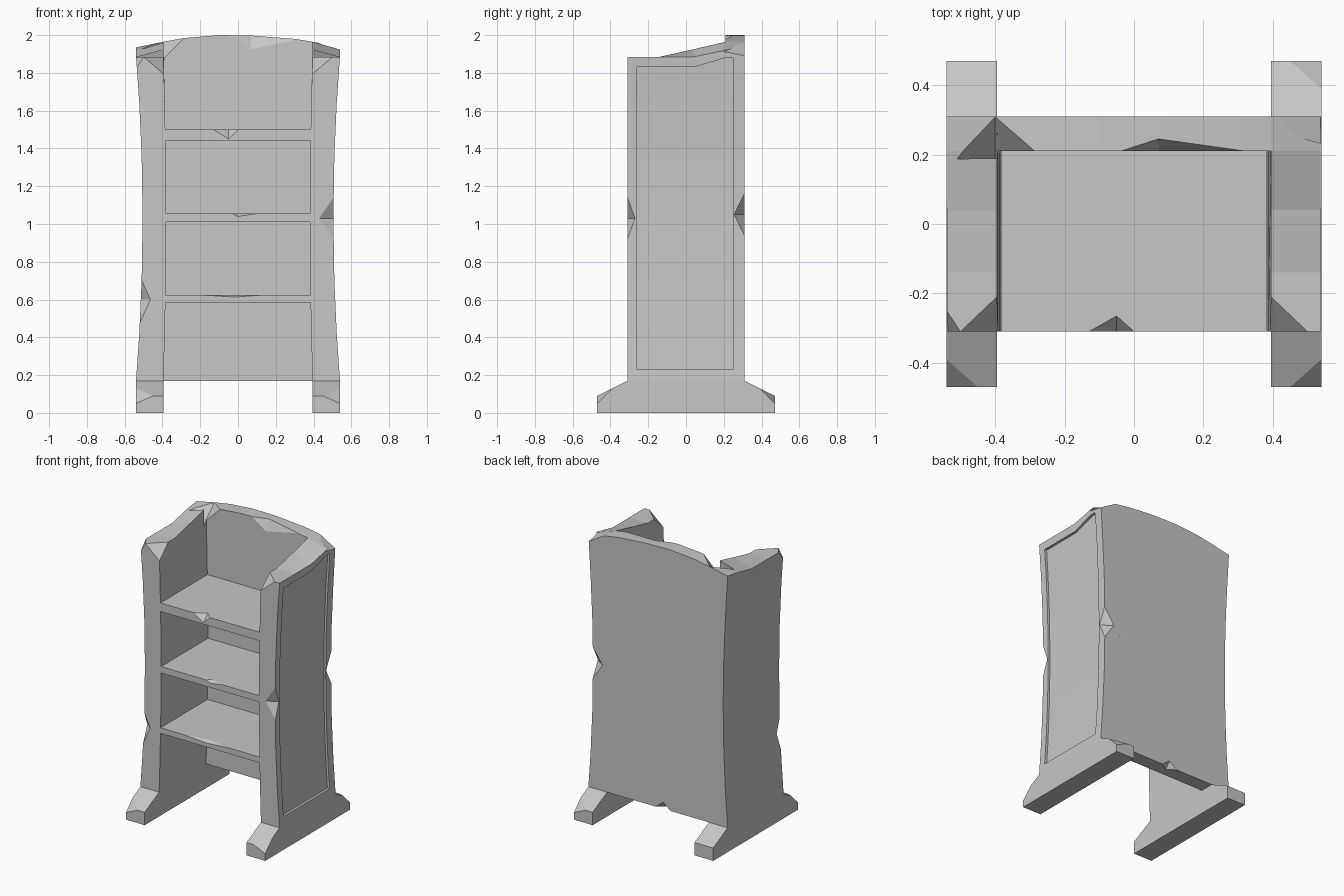
import bpy, bmesh
from mathutils import Vector

cube = bpy.data.objects.get("Cube")
if cube:
    bpy.data.objects.remove(cube, do_unlink=True)

stone = bpy.data.materials.new("plain grey")
GREY = (0.57, 0.57, 0.57, 1)
stone.diffuse_color = GREY
stone.use_nodes = True
stone.node_tree.nodes["Principled BSDF"].inputs["Base Color"].default_value = GREY

LEVELS = (0.17, 0.42, 0.7, 1.03, 1.36, 1.64)


def flare(z):
    # 0 at the waist, 1 at the foot and at the top
    return min(1, ((max(z, 0.17) - 1.03) / 0.86) ** 2)


def inner(z):
    return 0.38 + 0.015 * flare(z)


def outer(z):
    return 0.505 + 0.035 * flare(z)


def finish(name, bm):
    bmesh.ops.recalc_face_normals(bm, faces=bm.faces)
    mesh = bpy.data.meshes.new(name)
    bm.to_mesh(mesh)
    bm.free()
    mesh.materials.append(stone)
    obj = bpy.data.objects.new(name, mesh)
    bpy.context.collection.objects.link(obj)
    return obj


def prism(name, ring_a, ring_b, warp=None):
    """Join two matching outlines, slice at the levels and bend."""
    bm = bmesh.new()
    a = [bm.verts.new(p) for p in ring_a]
    b = [bm.verts.new(p) for p in ring_b]
    bm.faces.new(a)
    bm.faces.new(b[::-1])
    for i in range(len(a)):
        j = (i + 1) % len(a)
        bm.faces.new((a[i], b[i], b[j], a[j]))
    if warp:
        for z in LEVELS:
            bmesh.ops.bisect_plane(bm, geom=bm.verts[:] + bm.edges[:] + bm.faces[:],
                                   dist=1e-5, plane_co=(0, 0, z), plane_no=(0, 0, 1))
        for v in bm.verts:
            v.co.x = warp(v.co.x, v.co.z)
    return finish(name, bm)


def cut(target, cutter):
    mod = target.modifiers.new("cut", "BOOLEAN")
    mod.operation = "DIFFERENCE"
    mod.solver = "EXACT"
    mod.object = cutter
    bpy.context.view_layer.objects.active = target
    bpy.ops.object.modifier_apply(modifier=mod.name)


def chip(targets, kept, rest):
    """Break off a tetrahedron; the broken surface passes through the kept points."""
    mid = sum((Vector(p) for p in kept), Vector()) / len(kept)
    bm = bmesh.new()
    for p in kept + rest:
        bm.verts.new(mid + (Vector(p) - mid) * 1.4)
    bmesh.ops.convex_hull(bm, input=bm.verts)
    cutter = finish("chip_cutter", bm)
    cutter.hide_render = True
    for t in targets:
        cut(t, cutter)
    bpy.data.objects.remove(cutter, do_unlink=True)


# Side walls with runner feet and a recessed outer panel: y, inner z, outer z
WALL = [(-0.47, 0, 0), (0.47, 0, 0), (0.47, 0.09, 0.09), (0.31, 0.17, 0.17),
        (0.31, 1.965, 1.935), (0.21, 1.965, 1.92), (0.04, 1.925, 1.885),
        (-0.14, 1.885, 1.885), (-0.31, 1.885, 1.885),
        (-0.31, 0.17, 0.17), (-0.47, 0.09, 0.09)]
PANEL = [(-0.26, 0.23), (0.25, 0.23), (0.25, 1.88), (0.21, 1.88),
         (0.04, 1.83), (-0.26, 1.83)]


def build_side(name, s):
    def bend(t, z):
        return s * (inner(z) + (outer(z) - inner(z)) * t)
    side = prism(name, [(0, y, zi) for y, zi, zo in WALL],
                 [(1, y, zo) for y, zi, zo in WALL], bend)
    recess = prism("panel_cutter", [(0.88, y, z) for y, z in PANEL],
                   [(1.5, y, z) for y, z in PANEL], bend)
    recess.hide_render = True
    cut(side, recess)
    bpy.data.objects.remove(recess, do_unlink=True)
    return side


left = build_side("left_side", 1)
right = build_side("right_side", -1)

# Back board with an arched top
ARCH = [(-0.395, 0.17), (0.395, 0.17), (0.395, 1.965), (0.3, 1.98), (0.08, 1.997),
        (-0.1, 2.0), (-0.28, 1.985), (-0.395, 1.965)]
back = prism("back_board", [(x, 0.21, z) for x, z in ARCH],
             [(x, 0.31, z) for x, z in ARCH],
             lambda x, z: x * inner(z) / 0.395)

# Shelves
shelves = []
for name, lo, hi in (("lower_shelf", 0.585, 0.625), ("middle_shelf", 1.01, 1.055),
                     ("upper_shelf", 1.44, 1.5)):
    w = inner((lo + hi) / 2)
    box = [(-w, lo), (w, lo), (w, hi), (-w, hi)]
    shelves.append(prism(name, [(x, -0.31, z) for x, z in box],
                         [(x, 0.21, z) for x, z in box]))

# Notches in the upright edges: side, end of edge, height, widths across and along
for side, s, y, z, dx, dy in ((left, 1, -0.31, 1.03, 0.075, 0.04),
                              (left, 1, 0.31, 1.05, 0.075, -0.055),
                              (right, -1, -0.31, 0.6, 0.05, 0.04)):
    x = outer(z)
    chip([side], [(s * (x - dx), y, z), (s * x, y + dy, z)],
         [(s * x, y, z + 0.11), (s * x, y, z - 0.11)])

# Chips along the front edges of the shelves
for shelf, x0, x, x1, hi, dz, dy in ((shelves[2], -0.13, -0.05, 0, 1.5, 0.05, 0.045),
                                     (shelves[1], -0.03, 0, 0.1, 1.055, 0.015, 0.03),
                                     (shelves[0], -0.2, -0.02, 0.14, 0.625, 0.012, 0.03)):
    chip([shelf], [(x, -0.31, hi - dz), (x, -0.31 + dy, hi)],
         [(x0, -0.31, hi), (x1, -0.31, hi)])

# Chips on the back board: lower edge and arch
chip([back], [(-0.04, 0.31, 0.215), (-0.04, 0.27, 0.17)],
     [(-0.1, 0.31, 0.17), (0.02, 0.31, 0.17)])
chip([back], [(0.07, 0.21, 1.925), (0.07, 0.245, 1.997)],
     [(-0.04, 0.21, 2.0), (0.33, 0.21, 1.98)])

# Broken top corners
chip([right, back], [(-0.4, 0.31, 1.965), (-0.4, 0.2, 1.86)],
     [(-0.515, 0.21, 1.95), (-0.285, 0.21, 1.985)])
chip([left], [(0.42, 0.31, 1.96), (0.54, 0.21, 1.91), (0.54, 0.31, 1.89)],
     [(0.54, 0.31, 1.94)])
for side, s in ((left, 1), (right, -1)):
    chip([side], [(s * 0.5, -0.31, 1.885), (s * 0.395, -0.21, 1.885),
                  (s * 0.395, -0.31, 1.795)], [(s * 0.395, -0.31, 1.885)])
chip([right], [(-0.54, -0.25, 1.885), (-0.5, -0.31, 1.885), (-0.54, -0.31, 1.82)],
     [(-0.54, -0.31, 1.885)])

# Broken toe corners
for side, s, f in ((left, 1, -1), (right, -1, -1), (left, 1, 1)):
    chip([side], [(s * 0.54, f * 0.39, 0.13), (s * 0.45, f * 0.47, 0.09),
                  (s * 0.54, f * 0.47, 0.05)], [(s * 0.54, f * 0.47, 0.09)])
